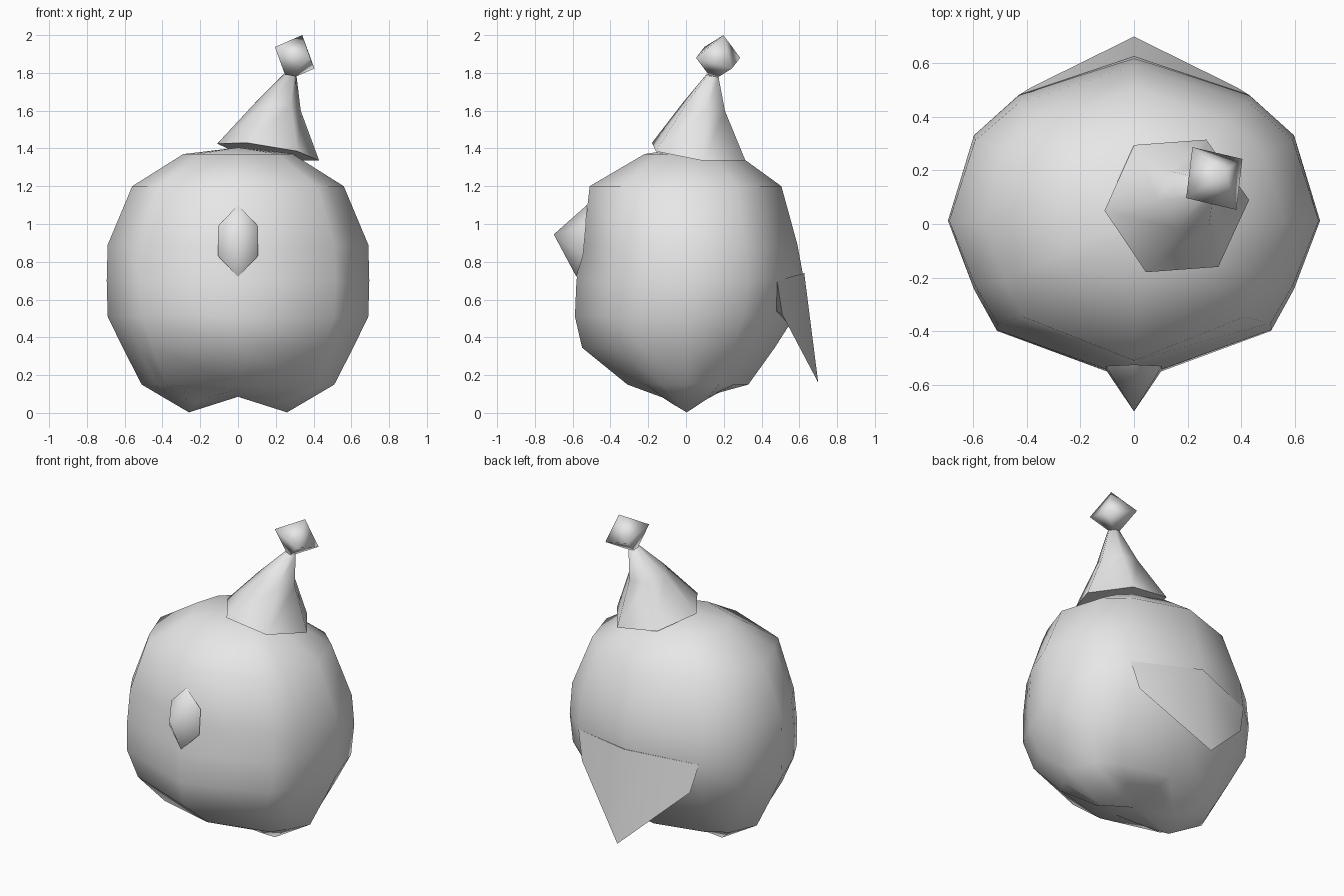
import bpy, math
from mathutils import Vector

if "Cube" in bpy.data.objects:
    bpy.data.objects.remove(bpy.data.objects["Cube"])

# One plain grey for everything
grey = bpy.data.materials.new("plain grey")
grey.use_nodes = True
grey.diffuse_color = (0.8, 0.8, 0.8, 1)
grey.node_tree.nodes["Principled BSDF"].inputs["Base Color"].default_value = (0.8, 0.8, 0.8, 1)


def make(name, verts, faces, angle=80):
    mesh = bpy.data.meshes.new(name)
    mesh.from_pydata([tuple(v) for v in verts], [], faces)
    mesh.materials.append(grey)
    ob = bpy.data.objects.new(name, mesh)
    bpy.context.collection.objects.link(ob)
    bpy.ops.object.select_all(action='DESELECT')
    ob.select_set(True)
    bpy.context.view_layer.objects.active = ob
    bpy.ops.object.mode_set(mode='EDIT')
    bpy.ops.mesh.select_all(action='SELECT')
    bpy.ops.mesh.normals_make_consistent(inside=False)
    bpy.ops.object.mode_set(mode='OBJECT')
    bpy.ops.object.shade_smooth_by_angle(angle=math.radians(angle))
    return ob


def loft(name, rings, start=None, end=None, angle=80):
    """Skin equal rings; close each end with a point or a flat cap."""
    n = len(rings[0])
    verts = [v for r in rings for v in r]
    faces = [(k * n + i, k * n + (i + 1) % n, (k + 1) * n + (i + 1) % n, (k + 1) * n + i)
             for k in range(len(rings) - 1) for i in range(n)]
    for point, base in ((start, 0), (end, (len(rings) - 1) * n)):
        if point is None:
            faces.append(tuple(range(base, base + n)))
        else:
            verts.append(point)
            faces += [(base + i, base + (i + 1) % n, len(verts) - 1) for i in range(n)]
    return make(name, verts, faces, angle)


# Body: rings of z, half width, front y, back y around a shared outline
half = [(0, -1), (.74, -.68), (.86, -.42), (1, .02), (.86, .53), (.62, .77), (0, 1)]
outline = half + [(-x, y) for x, y in half[-2:0:-1]]


def body_ring(z, w, front, back):
    return [Vector((x * w, y * (back if y > 0 else -front), z)) for x, y in outline]


rings = [body_ring(*r) for r in (
    (1.37, .29, -.22, .27), (1.2, .56, -.51, .505), (.89, .69, -.545, .59),
    (.70, .695, -.58, .625), (.51, .69, -.588, .575), (.345, .61, -.55, .47),
    (.15, .51, -.31, .33))]
# Underside dips to a foot point on each side
feet = body_ring(0, .26, -.18, .2)
for v in feet:
    v.z = .66 * abs(v.y)
loft("body", rings + [feet], (0, 0, 1.405), (0, 0, .085))

# Tail: pointed flap hanging from the back
make("tail", [(0, .626, .74), (.43, .482, .70), (.385, .51, .52), (0, .70, .16),
              (-.385, .51, .52), (-.43, .482, .70), (0, .54, .47), (0, .3, .65)],
     [(0, 1, 2, 3), (0, 3, 4, 5), (2, 6, 3), (3, 6, 4),
      (2, 1, 7, 6), (4, 6, 7, 5), (0, 7, 1), (0, 5, 7)], 50)

# Beak: stretched six-sided cone
beak = [(0, -.525, 1.1), (.105, -.53, .99), (.105, -.545, .83),
        (0, -.58, .72), (-.105, -.545, .83), (-.105, -.53, .99)]
loft("beak", [beak], None, (0, -.70, .945))

# Party hat: tilted six-sided cone that bends sideways
base = [Vector(p) for p in ((.045, -.18, 1.43), (.315, -.16, 1.385), (.43, .09, 1.335),
                            (.27, .315, 1.335), (0, .295, 1.375), (-.11, .05, 1.425))]
middle = sum(base, Vector()) / 6


def hat_ring(centre, size):
    return [Vector(centre) + (p - middle) * size for p in base]


loft("party_hat", [base, hat_ring((.21, .095, 1.62), .45), hat_ring((.275, .14, 1.785), .13)])

# Pompom: tilted octahedron
c = Vector((.30, .17, 1.88))
a, b, d = Vector((.04, .028, .12)), Vector((.105, .073, -.057)), Vector((-.082, .117, 0))
loft("pompom", [[c + b, c + d, c - b, c - d]], c + a, c - a)
bpy.data.objects["pompom"].data.update()
